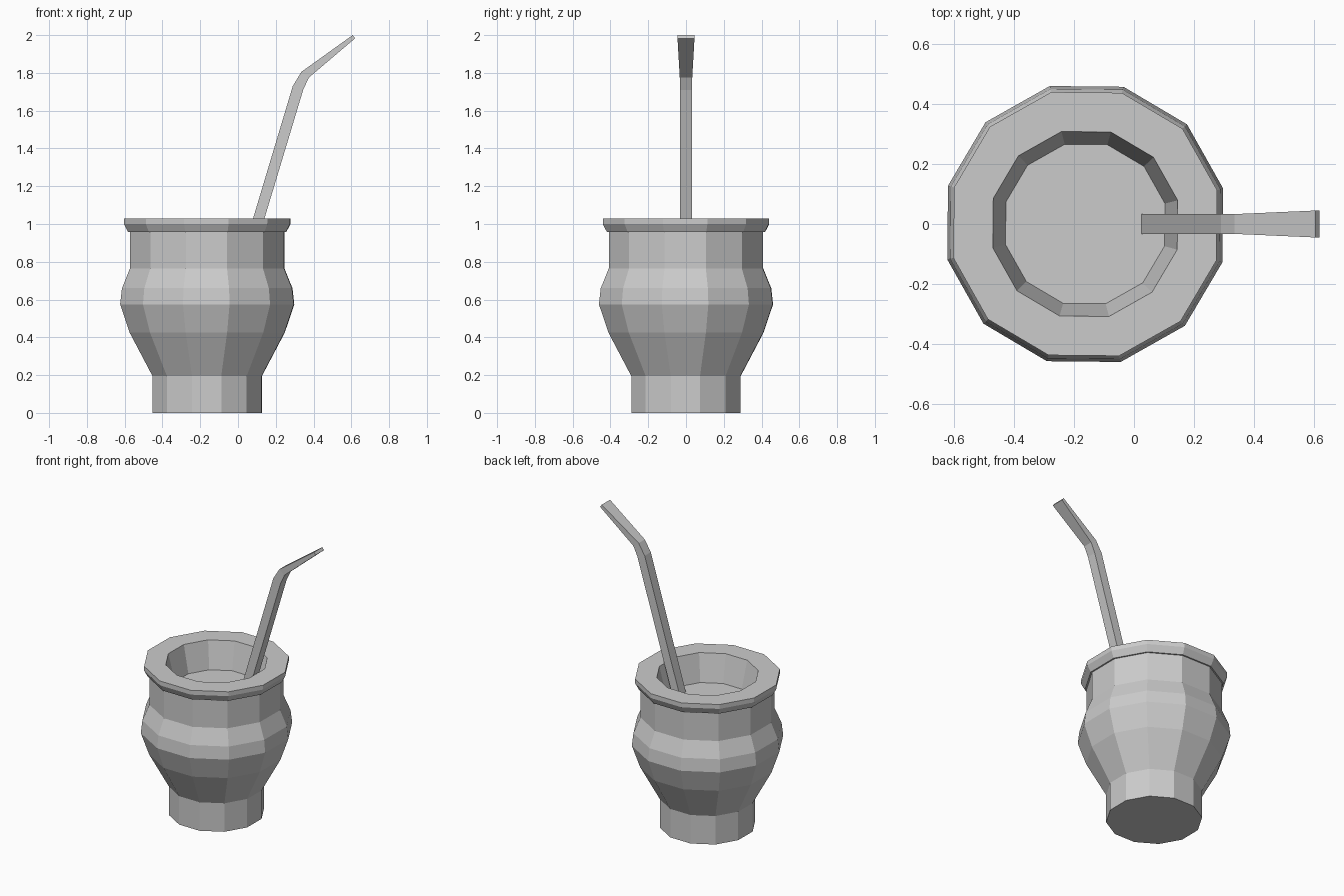
import bpy
import bmesh
from math import cos, sin, radians

cube = bpy.data.objects.get("Cube")
if cube:
    bpy.data.objects.remove(cube, do_unlink=True)

grey = bpy.data.materials.new("light_grey")
grey.use_nodes = True
colour = (0.6, 0.6, 0.6, 1)
grey.diffuse_color = colour
grey.node_tree.nodes["Principled BSDF"].inputs["Base Color"].default_value = colour


def skin(name, rings):
    """Join a row of equal vertex rings into one closed, flat-shaded solid."""
    bm = bmesh.new()
    loops = [[bm.verts.new(p) for p in ring] for ring in rings]
    n = len(loops[0])
    for a, b in zip(loops, loops[1:]):
        for i in range(n):
            j = (i + 1) % n
            bm.faces.new((a[i], a[j], b[j], b[i]))
    bm.faces.new(loops[0][::-1])
    bm.faces.new(loops[-1])
    bmesh.ops.recalc_face_normals(bm, faces=bm.faces)
    mesh = bpy.data.meshes.new(name)
    bm.to_mesh(mesh)
    bm.free()
    mesh.materials.append(grey)
    obj = bpy.data.objects.new(name, mesh)
    bpy.context.collection.objects.link(obj)
    return obj


SIDES = 12
CENTRE_X = -0.163


def ring(radius, z):
    angles = [radians(14.4 + 360 / SIDES * i) for i in range(SIDES)]
    return [(CENTRE_X + radius * cos(a), radius * sin(a), z) for a in angles]


# Gourd cup: foot, belly, neck, flared rim, then down the inside to the floor
profile = [(0.299, 0), (0.299, 0.195), (0.424, 0.425), (0.476, 0.575),
           (0.466, 0.66), (0.422, 0.765), (0.422, 0.957), (0.432, 0.957),
           (0.455, 1.0), (0.455, 1.03), (0.319, 1.03), (0.275, 0.845)]
skin("cup", [ring(r, z) for r, z in profile])

# Bent drinking straw: left x, left z, right x, right z, half width
sections = [(0.008, 0.79, 0.068, 0.79, 0.033),
            (0.29, 1.73, 0.345, 1.71, 0.033),
            (0.335, 1.805, 0.375, 1.775, 0.033),
            (0.607, 2.0, 0.62, 1.983, 0.045)]
skin("straw", [[(xl, -w, zl), (xr, -w, zr), (xr, w, zr), (xl, w, zl)]
               for xl, zl, xr, zr, w in sections])
